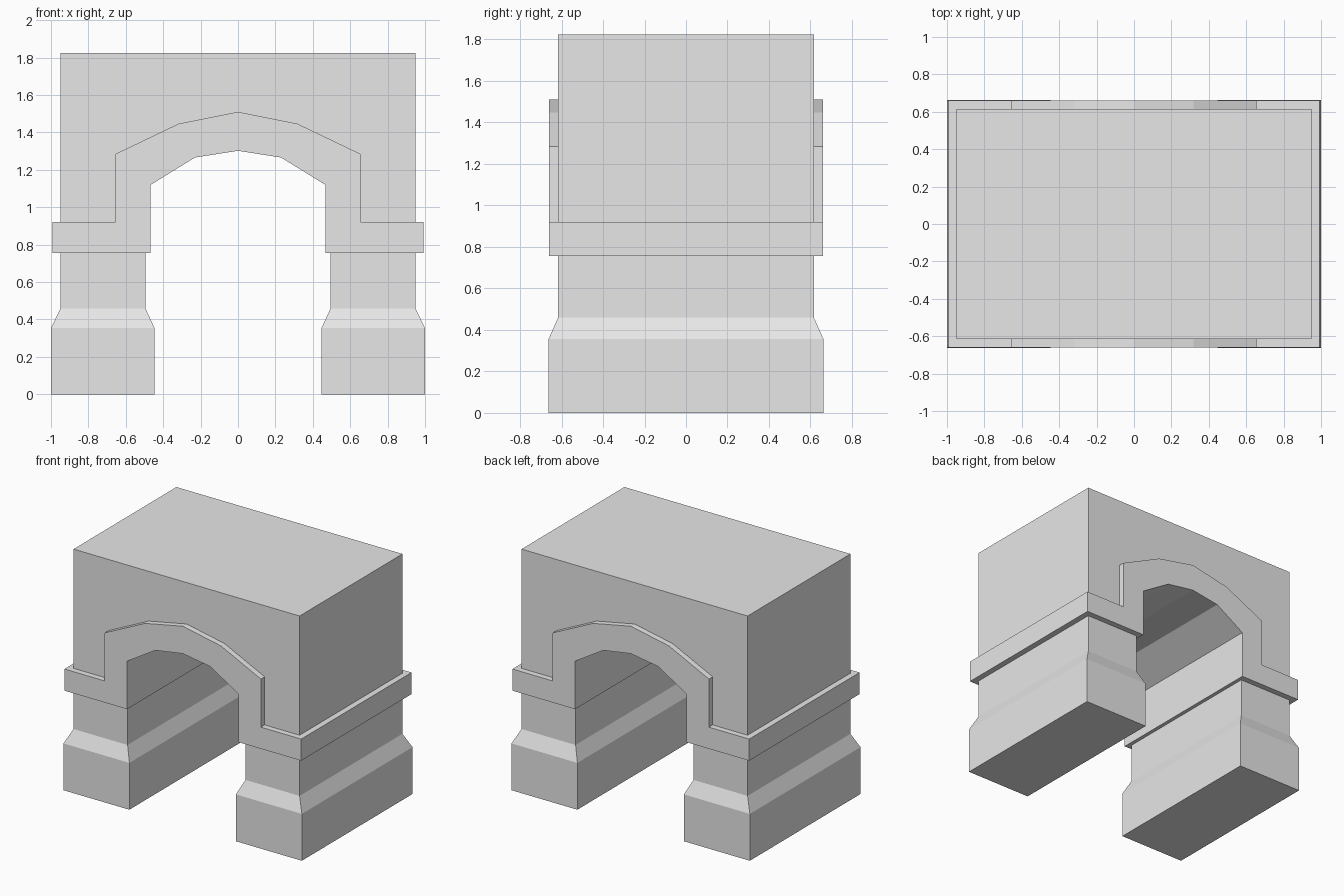
import bpy
import bmesh

cube = bpy.data.objects.get("Cube")
if cube:
    bpy.data.objects.remove(cube, do_unlink=True)

# Single stone colour
stone = bpy.data.materials.new("grey_stone")
stone.use_nodes = True
GREY = (0.8, 0.8, 0.8, 1)
stone.diffuse_color = GREY
stone.node_tree.nodes["Principled BSDF"].inputs["Base Color"].default_value = GREY


def finish(name, bm):
    bmesh.ops.recalc_face_normals(bm, faces=bm.faces)
    mesh = bpy.data.meshes.new(name)
    bm.to_mesh(mesh)
    bm.free()
    mesh.materials.append(stone)
    obj = bpy.data.objects.new(name, mesh)
    bpy.context.collection.objects.link(obj)
    return obj


def extrude_arch(name, inner, outer, half_depth):
    """Extrude a symmetric front outline; inner and outer run up to the centre."""
    right = inner[::-1] + outer          # crown inside, down, round, crown outside
    left = [(-x, z) for x, z in right[::-1] if x > 0]
    bm = bmesh.new()
    face = bm.faces.new([bm.verts.new((x, -half_depth, z)) for x, z in right + left])
    res = bmesh.ops.extrude_face_region(bm, geom=[face])
    moved = [v for v in res["geom"] if isinstance(v, bmesh.types.BMVert)]
    bmesh.ops.translate(bm, vec=(0, 2 * half_depth, 0), verts=moved)
    return finish(name, bm)


def pier(name, side):
    """Stack rectangles into a plinth, a sloped shoulder and a shaft."""
    bm = bmesh.new()
    wide, slim = (0.447, 1.0, 0.663), (0.495, 0.948, 0.616)
    rings = []
    for z, (x0, x1, y) in ((0, wide), (0.355, wide), (0.46, slim), (0.8, slim)):
        corners = ((x0, -y), (x1, -y), (x1, y), (x0, y))
        rings.append([bm.verts.new((side * cx, cy, z)) for cx, cy in corners])
    for low, high in zip(rings, rings[1:]):
        for i in range(4):
            j = (i + 1) % 4
            bm.faces.new((low[i], low[j], high[j], high[i]))
    bm.faces.new(rings[0])
    bm.faces.new(rings[-1])
    return finish(name, bm)


# Piers on both sides
for label, side in (("left", 1), ("right", -1)):
    pier(label + "_pier", side)

# Projecting band that steps up into the arch surround
extrude_arch(
    "arch_surround",
    [(0.467, 0.756), (0.467, 1.12), (0.23, 1.266), (0, 1.302)],
    [(0.993, 0.756), (0.993, 0.92), (0.655, 0.92), (0.655, 1.285), (0.317, 1.447), (0, 1.51)],
    0.661)

# Solid wall block, its underside bedded inside the surround
extrude_arch(
    "wall_block",
    [(0.56, 0.84), (0.56, 1.2), (0.27, 1.355), (0, 1.405)],
    [(0.948, 0.84), (0.948, 1.824), (0, 1.824)],
    0.616)
